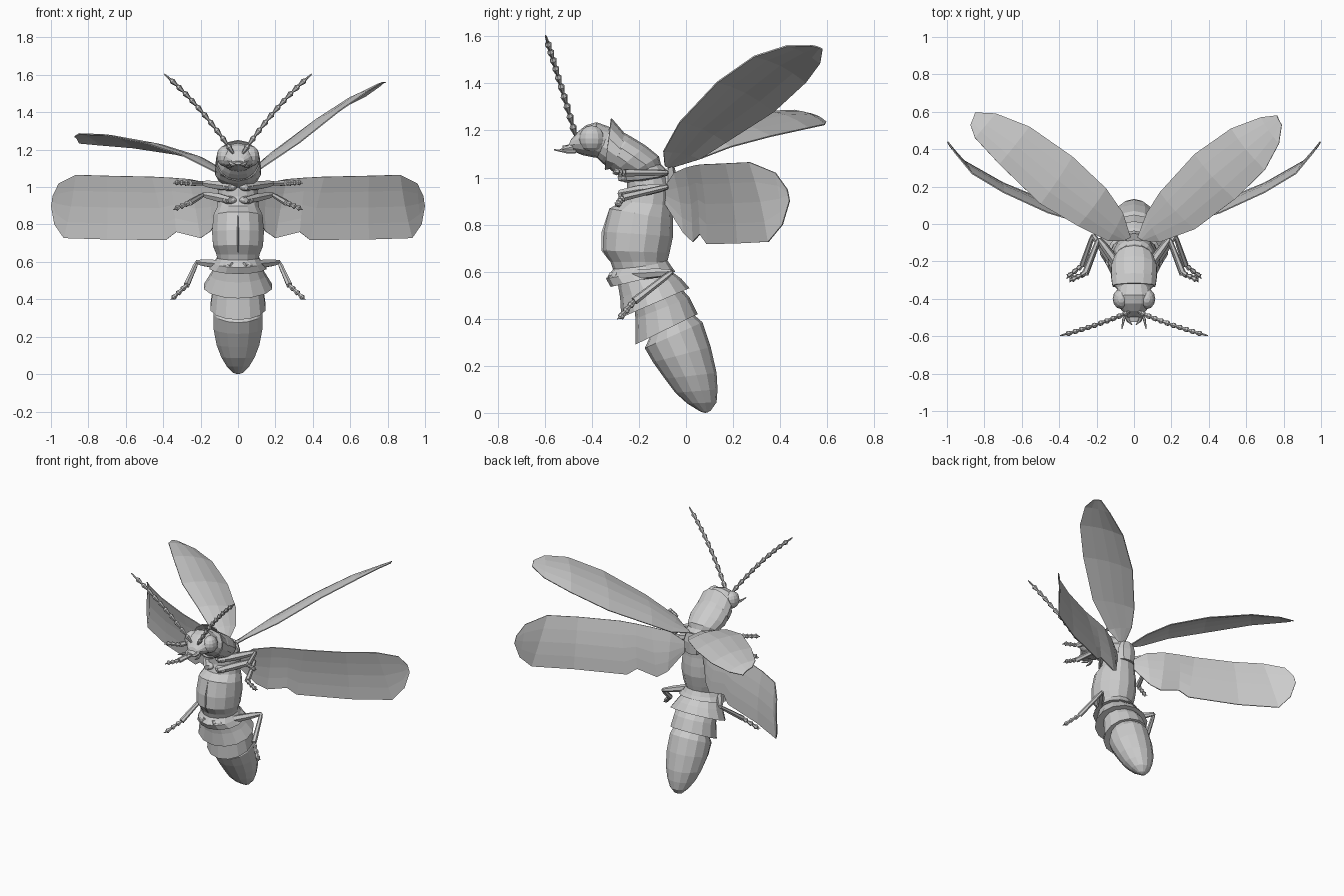
import bpy, bmesh, math
from mathutils import Vector as V


def finish(name, bm, thick=0):
    bmesh.ops.recalc_face_normals(bm, faces=bm.faces)
    me = bpy.data.meshes.new(name)
    bm.to_mesh(me)
    bm.free()
    ob = bpy.data.objects.new(name, me)
    bpy.context.collection.objects.link(ob)
    if thick:
        m = ob.modifiers.new("thickness", 'SOLIDIFY')
        m.thickness, m.offset = thick, 0
    return ob


def skin(bm, rings, caps=True):
    vs = [[bm.verts.new(p) for p in r] for r in rings]
    n = len(vs[0])
    for a, b in zip(vs, vs[1:]):
        for i in range(n):
            j = (i + 1) % n
            bm.faces.new((a[i], a[j], b[j], b[i]))
    if caps:
        bm.faces.new(vs[0])
        bm.faces.new(vs[-1])


def body(name, rows, n=14, caps=True, thick=0):
    """Loft of rings: belly y,z  back y,z  half width."""
    bm = bmesh.new()
    rings = []
    for yf, zf, yb, zb, w in rows:
        a, b = V((0, yf, zf)), V((0, yb, zb))
        c, h = (a + b) / 2, (b - a) / 2
        rings.append([c + h * math.cos(t) + V((w * math.sin(t), 0, 0))
                      for t in (2 * math.pi * i / n for i in range(n))])
    skin(bm, rings, caps)
    return finish(name, bm, thick)


def tube(bm, pts, radii, n=6):
    pts = [V(p) for p in pts]
    rings = []
    for i, (p, r) in enumerate(zip(pts, radii)):
        d = (pts[min(i + 1, len(pts) - 1)] - pts[max(i - 1, 0)]).normalized()
        u = d.cross(V((0, .3, 1))).normalized()
        v = d.cross(u)
        rings.append([p + r * (u * math.cos(t) + v * math.sin(t))
                      for t in (2 * math.pi * k / n for k in range(n))])
    skin(bm, rings)


def ball(name, loc, size, seg=12):
    bm = bmesh.new()
    bmesh.ops.create_uvsphere(bm, u_segments=seg, v_segments=8, radius=1)
    bmesh.ops.scale(bm, vec=size, verts=bm.verts)
    bmesh.ops.translate(bm, vec=loc, verts=bm.verts)
    return finish(name, bm)


def wing(name, s, stations, camber, up, cols=4):
    """Cambered sheet between a leading and a trailing edge."""
    bm = bmesh.new()
    grid = []
    for k, (a, b) in enumerate(stations):
        a, b = V(a), V(b)
        span = V(stations[min(k + 1, len(stations) - 1)][0]) - V(stations[max(k - 1, 0)][0])
        nrm = (b - a).cross(span).normalized()
        if nrm.dot(V(up)) < 0:
            nrm = -nrm
        row = []
        for i in range(cols + 1):
            t = i / cols
            p = a.lerp(b, t) + nrm * camber * math.sin(math.pi * t) * (b - a).length
            row.append(bm.verts.new((s * p.x, p.y, p.z)))
        grid.append(row)
    for r, q in zip(grid, grid[1:]):
        for i in range(cols):
            bm.faces.new((r[i], r[i + 1], q[i + 1], q[i]))
    return finish(name, bm, .006)


# Thorax, with breast plates and the narrow waist
body("thorax", [(-.24, 1.06, -.11, 1.06, .08), (-.25, 1.02, -.08, 1.03, .1),
                (-.25, .95, -.06, .96, .11), (-.27, .9, -.06, .88, .115),
                (-.325, .868, -.055, .82, .135), (-.35, .77, -.055, .75, .142),
                (-.353, .69, -.07, .68, .137), (-.32, .64, -.08, .64, .118),
                (-.30, .58, -.07, .6, .11)])
body("breast_ridge", [(-.325, .87, -.25, .87, .01), (-.358, .77, -.28, .77, .012),
                      (-.36, .69, -.28, .69, .012), (-.325, .645, -.25, .645, .01)], 6)
body("scutellum", [(-.1, 1.03, -.05, 1.05, .05), (-.12, .98, -.035, .99, .07),
                   (-.12, .92, -.04, .91, .06)], 8)

# Overlapping abdomen segments and rounded tail
body("abdomen_segment_1", [(-.31, .61, -.08, .65, .11), (-.34, .57, -.06, .62, .13),
                           (-.32, .535, -.045, .6, .155)])
body("abdomen_segment_2", [(-.29, .55, -.06, .6, .125), (-.28, .49, -.02, .57, .15),
                           (-.275, .405, .015, .53, .187)])
body("abdomen_segment_3", [(-.22, .47, -.03, .54, .14), (-.215, .4, .015, .49, .14),
                           (-.215, .29, .05, .42, .152)])
body("abdomen_tail", [(-.15, .33, .03, .42, .12), (-.175, .275, .07, .385, .134),
                      (-.14, .215, .105, .28, .134), (-.09, .145, .13, .17, .117),
                      (-.045, .085, .134, .1, .092), (.005, .04, .13, .045, .062),
                      (.06, .006, .105, .01, .028), (.08, 0, .09, .001, .008)])

# Pronotum: rounded disc narrowing toward the head, with a flared collar
body("pronotum", [(-.2, .99, -.1, 1.03, .07), (-.26, 1.0, -.115, 1.09, .108),
                  (-.305, 1.02, -.17, 1.135, .125), (-.335, 1.045, -.235, 1.175, .122),
                  (-.36, 1.065, -.29, 1.205, .105), (-.38, 1.085, -.33, 1.21, .085)])
body("collar", [(-.32, 1.04, -.245, 1.165, .122), (-.345, 1.035, -.318, 1.25, .115)],
     caps=False, thick=.006)

# Head, snout and lip
body("head", [(-.34, 1.08, -.325, 1.215, .085), (-.39, 1.085, -.38, 1.235, .1),
              (-.44, 1.095, -.425, 1.222, .09), (-.475, 1.11, -.465, 1.19, .06),
              (-.505, 1.12, -.49, 1.16, .035)])
body("upper_lip", [(-.47, 1.11, -.46, 1.15, .05), (-.505, 1.115, -.5, 1.14, .035),
                   (-.525, 1.12, -.525, 1.135, .018)], 8)

ROOT = ((.06, -.09, 1.05), (.02, -.07, 1.04))
RAISED = [ROOT, ((.139, -.096, 1.11), (.07, .06, 1.08)), ((.326, -.027, 1.235), (.14, .17, 1.15)),
          ((.54, .133, 1.405), (.326, .374, 1.28)), ((.70, .29, 1.515), (.52, .51, 1.405)),
          ((.775, .43, 1.56), (.68, .57, 1.485)), ((.79, .53, 1.56), (.765, .58, 1.545))]
LOWERED = [ROOT, ((.14, -.09, 1.09), (.06, .06, 1.08)), ((.30, -.01, 1.17), (.15, .19, 1.13)),
           ((.5, .107, 1.235), (.33, .36, 1.175)), ((.72, .32, 1.28), (.56, .52, 1.21)),
           ((.85, .46, 1.285), (.74, .59, 1.225)), ((.875, .53, 1.27), (.85, .595, 1.235))]
HIND = [((.07, -.09, .96), (.07, -.09, .89)), ((.15, -.05, 1.02), (.145, -.01, .765)),
        ((.26, 0, 1.042), (.2, .03, .727)), ((.36, .03, 1.05), (.33, .06, .76)),
        ((.46, .06, 1.055), (.385, .09, .717)), ((.7, .17, 1.06), (.7, .22, .72)),
        ((.866, .27, 1.065), (.93, .35, .727)), ((.957, .38, 1.02), (.98, .41, .8)),
        ((.99, .43, .95), (.998, .44, .90))]
# Each leg: hip, knee, ankle, toe
LEGS = {"front": [(.04, -.28, 1.0), (.19, -.08, 1.02), (.26, -.26, 1.02), (.335, -.3, 1.025)],
        "middle": [(.04, -.28, .93), (.185, -.08, .96), (.26, -.27, .915), (.335, -.29, .885)],
        "hind": [(.03, -.32, .58), (.22, -.06, .598), (.275, -.22, .475), (.35, -.28, .405)]}

for s, side in ((1, "right"), (-1, "left")):
    wing(side + "_wing_case", s, RAISED if s > 0 else LOWERED, .07, (-.2, -.2, 1))
    wing(side + "_hind_wing", s, HIND, .03, (-.3, 1, 0))
    ball(side + "_eye", (s * .068, -.4, 1.165), (.046, .055, .056))

    # Jaw and feeler beside it
    bm = bmesh.new()
    tube(bm, [(s * .035, -.48, 1.13), (s * .032, -.515, 1.12), (s * .01, -.54, 1.115)],
         [.014, .011, .002])
    tube(bm, [(s * .04, -.47, 1.11), (s * .055, -.51, 1.11), (s * .065, -.56, 1.118)],
         [.008, .008, .003])
    finish(side + "_jaw", bm)

    # Antenna of eleven flared joints
    bm = bmesh.new()
    a, b, c = V((s * .025, -.47, 1.18)), V((s * .2, -.545, 1.44)), V((s * .395, -.597, 1.605))
    pts = [a.lerp(b, t).lerp(b.lerp(c, t), t) for t in (i / 11 for i in range(12))]
    for i, (p, q) in enumerate(zip(pts, pts[1:])):
        tube(bm, [p, p.lerp(q, .75), q], [.006, .005 if i == 10 else .016, .002 if i == 10 else .008])
    finish(side + "_antenna", bm)

    # Legs: swollen femur, tapered tibia, jointed tarsus with claws
    for name, path in LEGS.items():
        hip, knee, ankle, toe = [V((s * x, y, z)) for x, y, z in path]
        bm = bmesh.new()
        tube(bm, [hip, hip.lerp(knee, .4), hip.lerp(knee, .8), knee], [.018, .025, .02, .012])
        tube(bm, [knee, knee.lerp(ankle, .15), ankle], [.009, .013, .017])
        for i in range(3):
            p, q = ankle.lerp(toe, i / 3), ankle.lerp(toe, (i + 1) / 3)
            tube(bm, [p, p.lerp(q, .75), q], [.008, .016, .008])
        for k in (-1, 1):
            tube(bm, [toe, toe + V((s * .01, k * .012, -.006))], [.006, .002], 4)
        finish(f"{side}_{name}_leg", bm)
        ball(f"{side}_{name}_hip", (s * .045, hip.y + .03, hip.z), (.04, .03, .022), 10)
